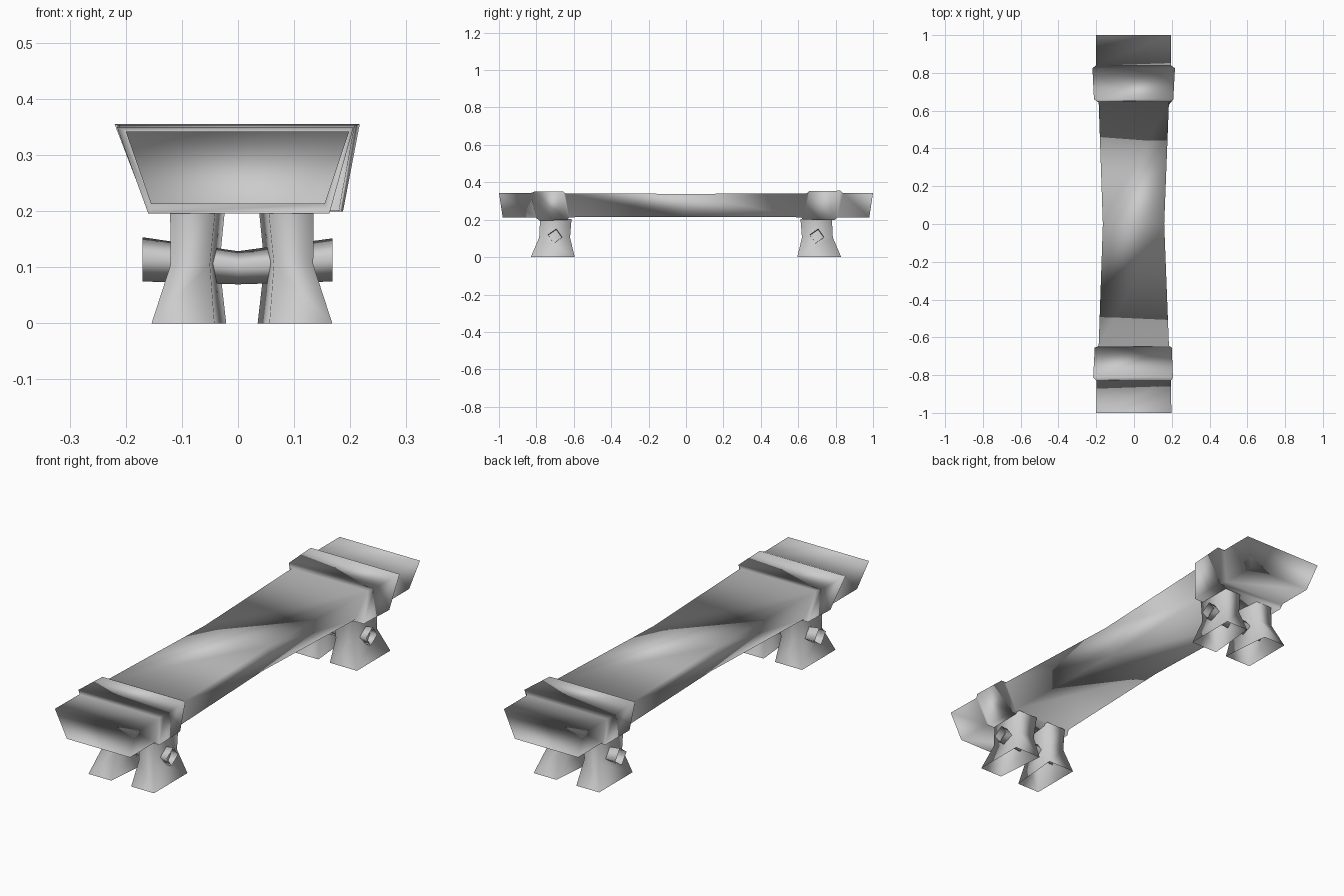
import bpy
import bmesh
from math import cos, sin, radians

if "Cube" in bpy.data.objects:
    bpy.data.objects.remove(bpy.data.objects["Cube"], do_unlink=True)

stone = bpy.data.materials.new("pale_grey")
stone.use_nodes = True
stone.diffuse_color = (0.6, 0.6, 0.6, 1)
stone.node_tree.nodes["Principled BSDF"].inputs["Base Color"].default_value = (0.6, 0.6, 0.6, 1)


def loft(name, rings, capped=False):
    """Skin four-point rings into a smooth tube; a capped one has its end and step faces turned inward."""
    bm = bmesh.new()
    loops = [[bm.verts.new(p) for p in ring] for ring in rings]
    for a, b in zip(loops, loops[1:]):
        for i in range(4):
            j = (i + 1) % 4
            bm.faces.new((a[i], a[j], b[j], b[i]))
    if capped:
        bm.faces.new(loops[0])
        bm.faces.new(loops[-1])
    bmesh.ops.recalc_face_normals(bm, faces=bm.faces[:])
    if capped:
        bm.normal_update()
        steps = [f for f in bm.faces if abs(f.normal.y) > .25]
        bmesh.ops.reverse_faces(bm, faces=steps)
    for f in bm.faces:
        f.smooth = True
    mesh = bpy.data.meshes.new(name)
    bm.to_mesh(mesh)
    bm.free()
    mesh.materials.append(stone)
    obj = bpy.data.objects.new(name, mesh)
    bpy.context.collection.objects.link(obj)
    return obj


def seat_ring(y_top, y_low, left, right, low_left, low_right, top, low):
    return [(left, y_top, top), (right, y_top, top),
            (low_right, y_low, low), (low_left, y_low, low)]


# Seat: tapered plank with a raised band above each pair of legs
seat = [
    seat_ring(-1, -.98, -.2, .198, -.155, .155, .342, .213),
    seat_ring(-.83, -.805, -.198, .195, -.155, .155, .342, .213),
    seat_ring(-.812, -.785, -.216, .206, -.16, .163, .35, .196),
    seat_ring(-.655, -.635, -.208, .2, -.155, .16, .35, .198),
    seat_ring(-.645, -.625, -.187, .185, -.145, .145, .341, .213),
    seat_ring(0, 0, -.165, .16, -.125, .122, .338, .215),
    seat_ring(.645, .615, -.187, .185, -.145, .145, .341, .213),
    seat_ring(.66, .625, -.212, .208, -.16, .18, .353, .2),
    seat_ring(.825, .795, -.22, .217, -.16, .187, .355, .199),
    seat_ring(.84, .81, -.2, .195, -.155, .155, .342, .213),
    seat_ring(1, .98, -.2, .195, -.155, .155, .342, .213),
]
loft("seat", seat, capped=True)

# Legs: hollow waisted blocks; rows are height, outer x, inner x at each end, outer y, inner y
LEG = [(0, .161, .049, .028, .83, .595),
       (.105, .127, .057, .04, .785, .62),
       (.205, .128, .047, .03, .78, .612)]
MID = .007
for end, end_name in ((-1, "front"), (1, "back")):
    for side, side_name in ((-1, "right"), (1, "left")):
        rings = []
        for z, out, near, far, y_out, y_in in LEG:
            rings.append([(MID + side * out, end * y_out, z),
                          (MID + side * near, end * y_out, z),
                          (MID + side * far, end * y_in, z),
                          (MID + side * out, end * y_in, z)])
        loft(f"{end_name}_{side_name}_leg", rings)

    # Stretcher: tilted hollow square bar that thins towards the middle
    rings = []
    for x, z, r in ((-.17, .114, .04), (0, .099, .03), (.168, .113, .039)):
        rings.append([(x, end * .7 + r * cos(radians(a)), z + r * sin(radians(a)))
                      for a in (-10, 80, 170, 260)])
    loft(f"{end_name}_stretcher", rings)
